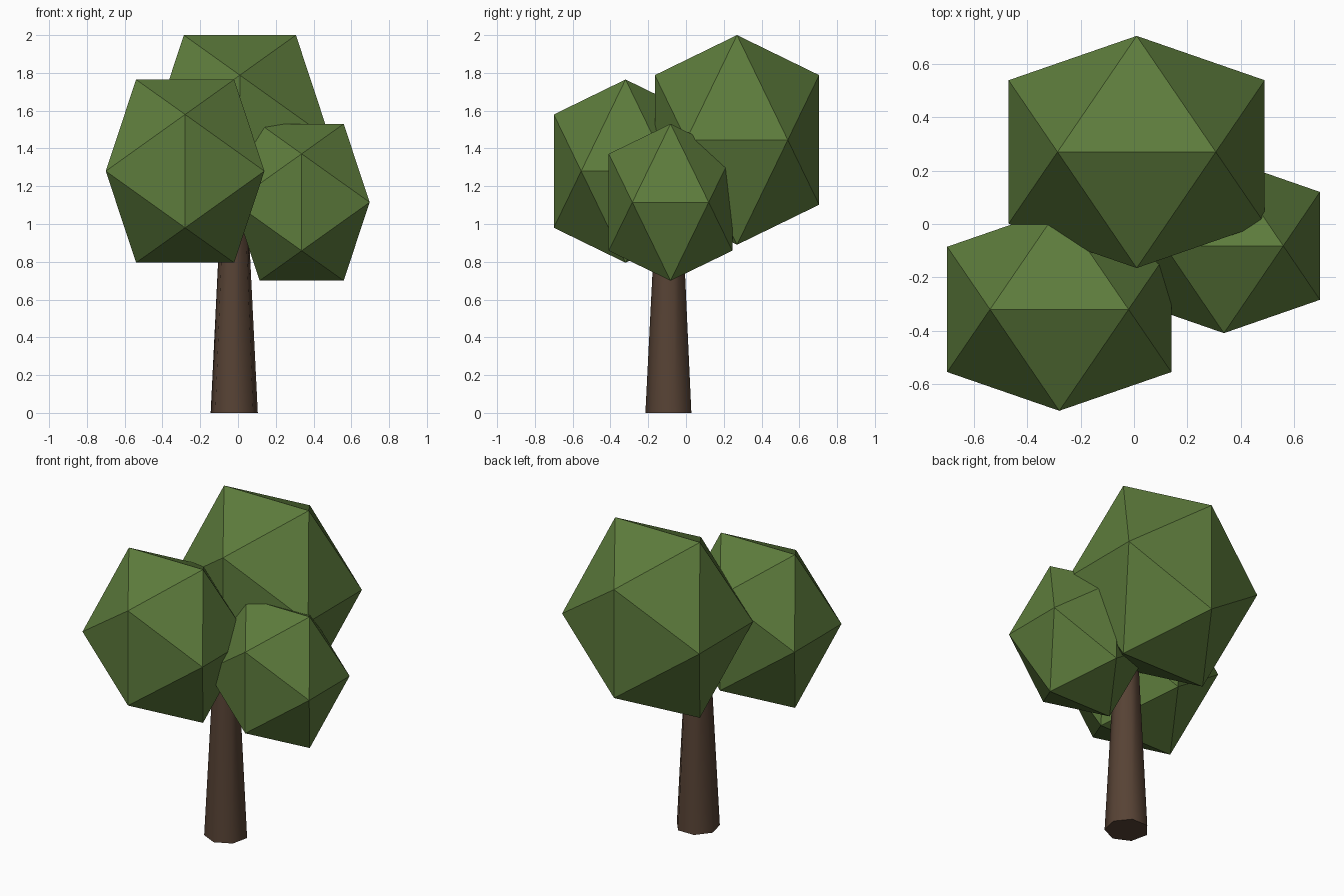
import bpy
import bmesh
import math
from mathutils import Vector

cube = bpy.data.objects.get("Cube")
if cube:
    bpy.data.objects.remove(cube, do_unlink=True)


def make_material(name, rgb):
    mat = bpy.data.materials.new(name)
    mat.use_nodes = True
    color = (*rgb, 1.0)
    mat.diffuse_color = color
    mat.node_tree.nodes["Principled BSDF"].inputs["Base Color"].default_value = color
    return mat


def finish(name, bm, mat):
    bmesh.ops.recalc_face_normals(bm, faces=bm.faces)
    mesh = bpy.data.meshes.new(name)
    bm.to_mesh(mesh)
    bm.free()
    mesh.materials.append(mat)
    obj = bpy.data.objects.new(name, mesh)
    bpy.context.collection.objects.link(obj)
    return obj


def foliage(name, centre, half_size, mat):
    """Icosahedron from three golden rectangles, stretched to half_size."""
    g = (math.sqrt(5) - 1) / 2
    bm = bmesh.new()
    for s in (-1, 1):
        for t in (-1, 1):
            for p in ((s * g, 0, t), (0, s, t * g), (s, t * g, 0)):
                bm.verts.new([c + h * v for c, h, v in zip(centre, half_size, p)])
    bmesh.ops.convex_hull(bm, input=bm.verts)
    return finish(name, bm, mat)


leaf_green = make_material("leaf green", (0.11, 0.20, 0.045))
bark_brown = make_material("bark brown", (0.095, 0.055, 0.035))

# Three faceted leaf clumps
foliage("foliage_back", (0.01, 0.27, 1.445), (0.48, 0.435, 0.555), leaf_green)
foliage("foliage_front_right", (-0.28, -0.32, 1.28), (0.42, 0.38, 0.485), leaf_green)
foliage("foliage_left", (0.337, -0.082, 1.115), (0.36, 0.327, 0.415), leaf_green)

# Seven-sided tapered trunk, one corner facing the front
SIDES = 7
BASE = Vector((-0.02, -0.087, 0))
bm = bmesh.new()
rings = []
for radius, z in ((0.128, 0), (0.07, 1.15)):
    ring = []
    for i in range(SIDES):
        a = -math.pi / 2 + math.tau * i / SIDES
        ring.append(bm.verts.new(BASE + Vector((radius * math.cos(a), radius * math.sin(a), z))))
    bm.faces.new(ring)
    rings.append(ring)
low, high = rings
for i in range(SIDES):
    j = (i + 1) % SIDES
    bm.faces.new((low[i], low[j], high[j], high[i]))
trunk = finish("trunk", bm, bark_brown)

# Smooth bark with crisp end caps
bpy.ops.object.select_all(action="DESELECT")
trunk.select_set(True)
bpy.context.view_layer.objects.active = trunk
bpy.ops.object.shade_smooth_by_angle(angle=math.radians(60))
